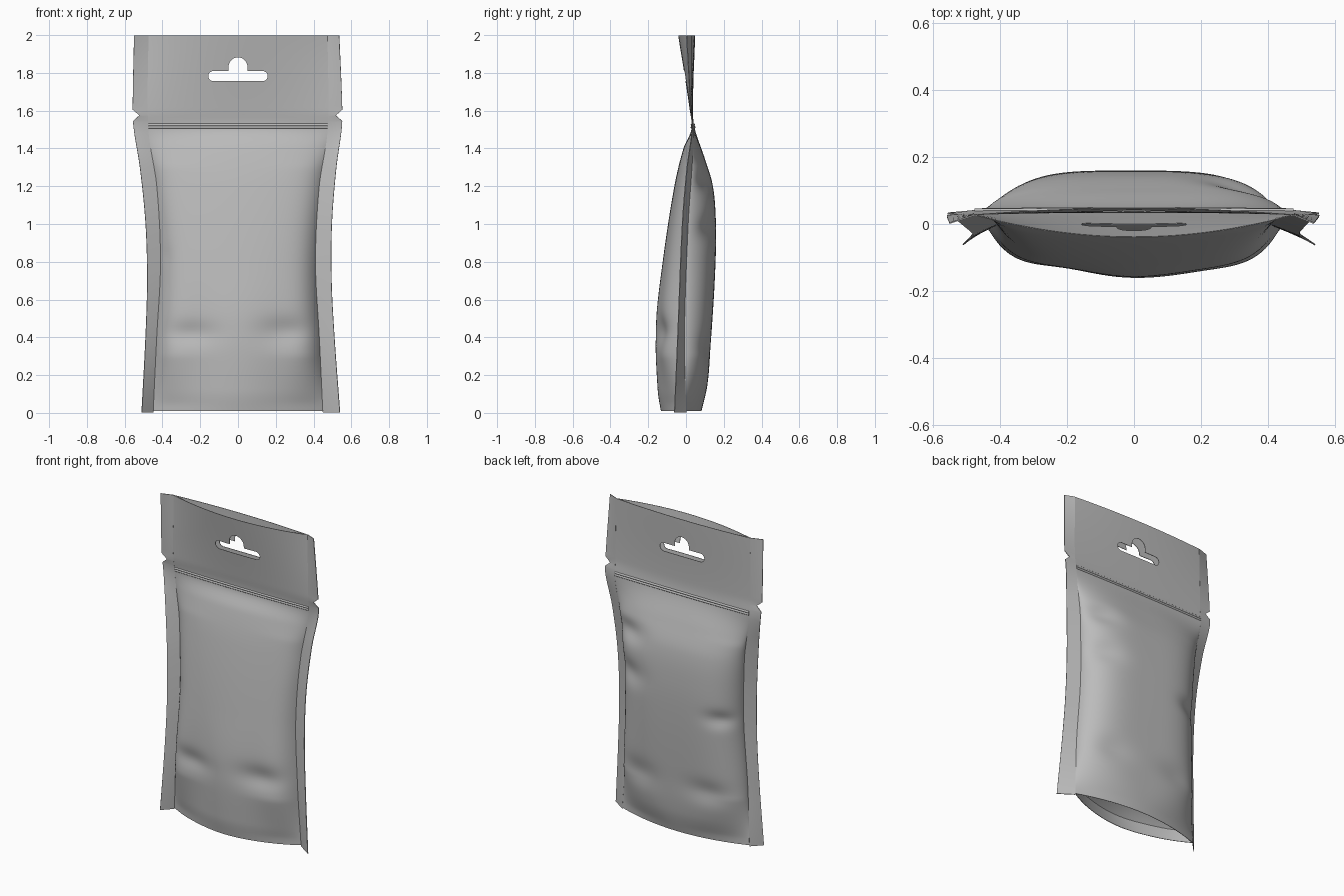
import bpy
import bmesh
from math import sin, cos, pi, exp, radians

default_cube = bpy.data.objects.get("Cube")
if default_cube:
    bpy.data.objects.remove(default_cube)

foil = bpy.data.materials.new("foil grey")
foil.use_nodes = True
GREY = (0.5, 0.5, 0.5, 1)
foil.diffuse_color = GREY
foil.node_tree.nodes["Principled BSDF"].inputs["Base Color"].default_value = GREY

# Height profiles as (z, value) control points
BODY_HALF_WIDTH = [(0, 0.45), (0.4, 0.43), (0.8, 0.41), (1.2, 0.43), (1.5, 0.475), (2, 0.475)]
SEAL_HALF_WIDTH = [(0, 0.525), (0.4, 0.5), (0.7, 0.488), (1, 0.493), (1.3, 0.52), (1.5, 0.55), (1.6, 0.555), (2, 0.543)]
SEAM_INNER_Y = [(0, 0), (0.4, -0.01), (1, 0.01), (1.3, 0.03), (1.5, 0.04), (1.6, 0.03), (2, 0.027)]
SEAM_OUTER_Y = [(0, -0.062), (0.4, -0.045), (1, -0.02), (1.3, 0.005), (1.5, 0.032), (1.6, 0.025), (2, 0.002)]
FRONT_Y = [(0, -0.13), (0.12, -0.149), (0.45, -0.16), (0.8, -0.122), (1.2, -0.06), (1.4, -0.012),
           (1.5, 0.03), (1.6, 0.022), (2, -0.04)]
BACK_Y = [(0, 0.078), (0.15, 0.112), (0.4, 0.132), (0.75, 0.153), (1, 0.157), (1.2, 0.141),
          (1.35, 0.097), (1.5, 0.046), (1.6, 0.035), (2, 0.047)]

# Soft dents as (x, z, depth, x radius, z radius)
FRONT_DENTS = [(-0.27, 0.42, 0.022, 0.15, 0.06), (0.27, 0.43, 0.028, 0.15, 0.07),
               (-0.22, 0.35, 0.018, 0.13, 0.3), (0.22, 0.35, 0.008, 0.12, 0.3),
               (-0.4, 0.83, 0.012, 0.04, 0.05)]
BACK_DENTS = [(0.36, 1.22, 0.035, 0.12, 0.06), (0.35, 0.97, 0.03, 0.12, 0.07),
              (-0.34, 0.82, 0.028, 0.09, 0.05), (0.27, 0.34, 0.018, 0.13, 0.08),
              (-0.25, 0.33, 0.018, 0.14, 0.07)]


def curve(points, z):
    """Smooth interpolation through control points."""
    def slope(i):
        a, b = points[max(i - 1, 0)], points[min(i + 1, len(points) - 1)]
        return (b[1] - a[1]) / (b[0] - a[0])
    for i in range(len(points) - 1):
        (z0, v0), (z1, v1) = points[i], points[i + 1]
        if z <= z1 or i == len(points) - 2:
            h = z1 - z0
            t = (z - z0) / h
            ease = t * t * (3 - 2 * t)
            return (v0 + (v1 - v0) * ease + h * slope(i) * t * (1 - t) ** 2
                    - h * slope(i + 1) * t * t * (1 - t))


def clamp(v):
    return max(0.0, min(1.0, v))


def panel_point(t, z, side):
    """Point on the front (side -1) or back (side 1) panel, t from -1 to 1."""
    x = t * curve(BODY_HALF_WIDTH, z)
    seam = curve(SEAM_INNER_Y, z)
    middle = curve(FRONT_Y if side < 0 else BACK_Y, z)
    filled = clamp((z - 0.05) / 0.25) * clamp((1.5 - z) / 0.2)
    if side < 0:
        # gentle belly with steep shoulders
        bulge = 1 - t * t + 0.6 * filled * (t * t - t ** 8)
    else:
        # flat middle with rounded shoulders
        bulge = max(0, 1 - abs(t) ** (2 + 2 * filled)) ** (1 - 0.4 * filled)
    y = seam + (middle - seam) * bulge
    for dx, dz, depth, rx, rz in (FRONT_DENTS if side < 0 else BACK_DENTS):
        y -= side * depth * bulge * exp(-((x - dx) / rx) ** 2 - ((z - dz) / rz) ** 2)
    return x, y, z


def make_object(name, bm):
    mesh = bpy.data.meshes.new(name)
    bm.to_mesh(mesh)
    bm.free()
    mesh.materials.append(foil)
    obj = bpy.data.objects.new(name, mesh)
    bpy.context.collection.objects.link(obj)
    return obj


def apply_and_smooth(obj):
    """Apply all modifiers, then shade smooth with sharp rims."""
    bpy.ops.object.select_all(action="DESELECT")
    obj.select_set(True)
    bpy.context.view_layer.objects.active = obj
    for modifier in list(obj.modifiers):
        bpy.ops.object.modifier_apply(modifier=modifier.name)
    bpy.ops.object.shade_smooth_by_angle(angle=radians(35))


def make_sheet(name, columns, rows, point, thickness):
    """Thin sheet from a grid of points."""
    bm = bmesh.new()
    grid = [[bm.verts.new(point(c, r)) for c in columns] for r in rows]
    for low, high in zip(grid, grid[1:]):
        for i in range(len(columns) - 1):
            bm.faces.new((low[i], low[i + 1], high[i + 1], high[i]))
    obj = make_object(name, bm)
    solid = obj.modifiers.new("thickness", "SOLIDIFY")
    solid.thickness = thickness
    solid.offset = 0
    return obj


def steps(start, end, count):
    return [start + (end - start) * i / count for i in range(count + 1)]


# Hang hole cutter: rounded slot with a round bump on top
def arc(cx, cz, radius, start, end):
    return [(cx + radius * cos(a), cz + radius * sin(a))
            for a in steps(radians(start), radians(end), 14)]


SLOT_Z, SLOT_R, BUMP_R = 1.783, 0.027, 0.05
outline = arc(0.13, SLOT_Z, SLOT_R, -90, 90)
outline += [(BUMP_R, SLOT_Z + SLOT_R)] + arc(0, 1.832, BUMP_R, 0, 180) + [(-BUMP_R, SLOT_Z + SLOT_R)]
outline += arc(-0.13, SLOT_Z, SLOT_R, 90, 270)
bm = bmesh.new()
face = bm.faces.new([bm.verts.new((x, -0.3, z)) for x, z in outline])
extruded = bmesh.ops.extrude_face_region(bm, geom=[face])
bmesh.ops.translate(bm, vec=(0, 0.6, 0),
                    verts=[v for v in extruded["geom"] if isinstance(v, bmesh.types.BMVert)])
bmesh.ops.recalc_face_normals(bm, faces=bm.faces)
cutter = make_object("hang_hole_cutter", bm)
cutter.hide_render = True

# Front and back panels, with the hang hole cut through both
across = [sin(a) for a in steps(-pi / 2, pi / 2, 56)]
heights = steps(0.01, 1.997, 115)
for name, side in (("front_panel", -1), ("back_panel", 1)):
    panel = make_sheet(name, across, heights, lambda t, z: panel_point(t, z, side), 0.003)
    cut = panel.modifiers.new("hang hole", "BOOLEAN")
    cut.operation = "DIFFERENCE"
    cut.solver = "EXACT"
    cut.object = cutter
    apply_and_smooth(panel)
bpy.data.objects.remove(cutter)

# Side seals with a V-shaped tear notch
NOTCH_Z = 1.575
seal_heights = sorted(steps(0.003, 1.998, 70) + [NOTCH_Z - 0.03, NOTCH_Z, NOTCH_Z + 0.03])


def seal_point(u, z, side):
    inner, outer = curve(BODY_HALF_WIDTH, z), curve(SEAL_HALF_WIDTH, z)
    outer += side * (0.015 - 0.011 * z)
    outer -= 0.035 * max(0, 1 - abs(z - NOTCH_Z) / 0.03)
    y0, y1 = curve(SEAM_INNER_Y, z), curve(SEAM_OUTER_Y, z)
    return side * (inner + (outer - inner) * u), y0 + (y1 - y0) * u, z


for name, side in (("left_side_seal", 1), ("right_side_seal", -1)):
    apply_and_smooth(make_sheet(name, steps(0, 1, 4), seal_heights,
                                lambda u, z: seal_point(u, z, side), 0.004))


# Folded bottom gusset, joined to both panels above the sealed band
def gusset_point(t, v):
    rim = 0.09
    x, front, _ = panel_point(t, rim, -1)
    back = panel_point(t, rim, 1)[1]
    return x, front + (back - front) * v, rim + 0.09 * (1 - abs(2 * v - 1) ** 1.5) * (1 - t * t)


apply_and_smooth(make_sheet("bottom_gusset", across, steps(0, 1, 16), gusset_point, 0.003))

# Zip closure: two rods on each face, bent to follow the panel
ZIP_HALF = 0.475
for name, side in (("front_zip", -1), ("back_zip", 1)):
    for part, z in (("lower", 1.512), ("upper", 1.525)):
        bm = bmesh.new()
        bmesh.ops.create_cone(bm, cap_ends=True, segments=12, radius1=0.007, radius2=0.007,
                              depth=2 * ZIP_HALF)
        bmesh.ops.subdivide_edges(bm, cuts=12, edges=[e for e in bm.edges if e.calc_length() > ZIP_HALF])
        for v in bm.verts:
            along = v.co.z
            v.co = (along, v.co.y + panel_point(along / ZIP_HALF, z, side)[1], z + v.co.x)
        bmesh.ops.recalc_face_normals(bm, faces=bm.faces)
        apply_and_smooth(make_object(name + "_" + part + "_ridge", bm))
